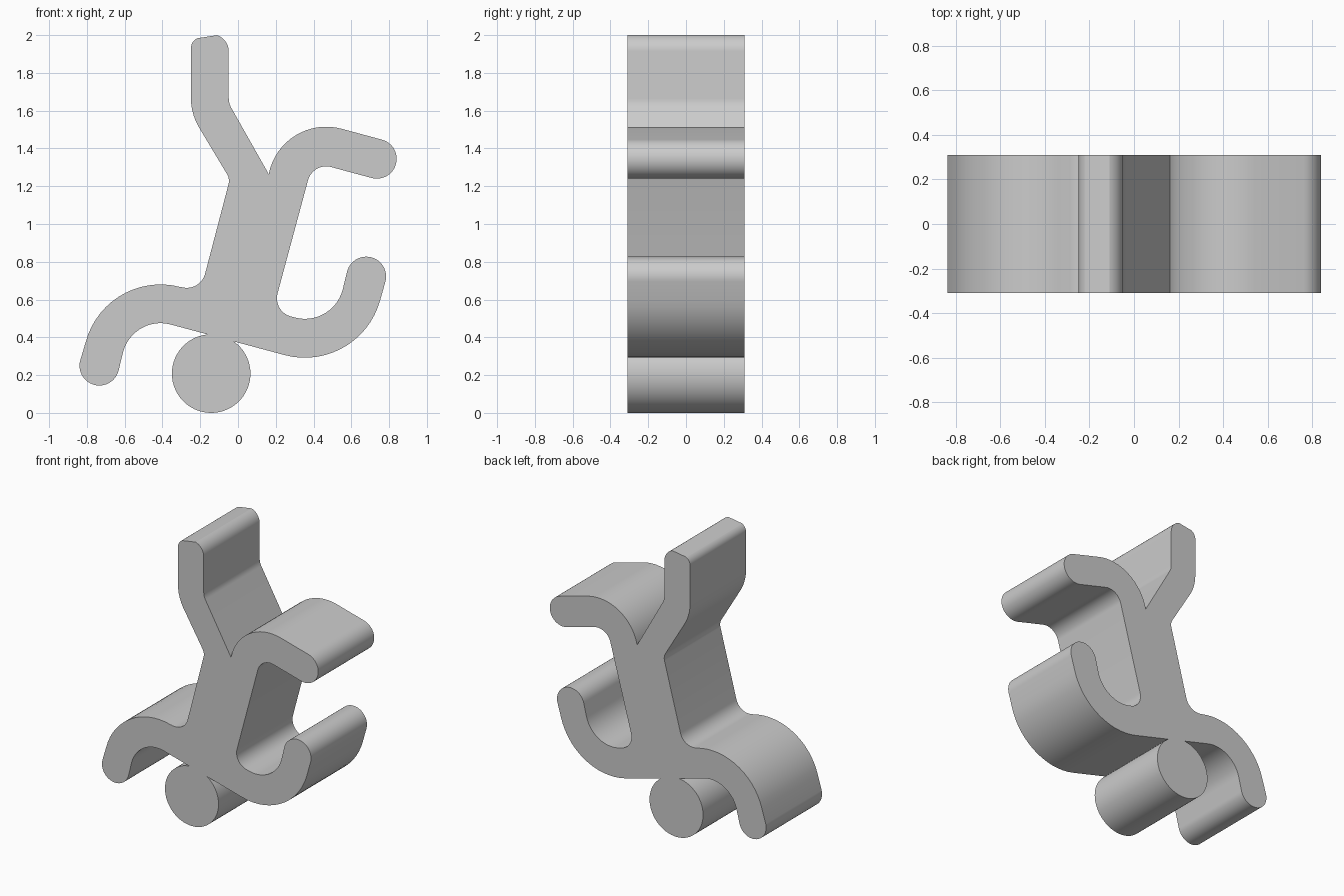
import bpy, bmesh
from math import cos, sin, radians, ceil

DEPTH = 0.62

cube = bpy.data.objects.get("Cube")
if cube:
    bpy.data.objects.remove(cube, do_unlink=True)

grey = bpy.data.materials.new("plain grey")
grey.use_nodes = True
colour = (0.6, 0.6, 0.6, 1)
grey.diffuse_color = colour
grey.node_tree.nodes["Principled BSDF"].inputs["Base Color"].default_value = colour


def arc(x, z, r, start, end):
    """Points on an arc in the front plane, angles in degrees."""
    n = max(3, ceil(abs(end - start) / 6))
    angles = [radians(start + (end - start) * i / n) for i in range(n + 1)]
    return [(x + r * cos(a), z + r * sin(a)) for a in angles]


def slab(name, outline):
    """Extrude a front outline through the full depth."""
    bm = bmesh.new()
    verts = [bm.verts.new((x, -DEPTH / 2, z)) for x, z in outline]
    face = bm.faces.new(verts)
    result = bmesh.ops.extrude_face_region(bm, geom=[face], use_keep_orig=True)
    moved = [g for g in result["geom"] if isinstance(g, bmesh.types.BMVert)]
    bmesh.ops.translate(bm, verts=moved, vec=(0, DEPTH, 0))
    bmesh.ops.recalc_face_normals(bm, faces=bm.faces[:])
    mesh = bpy.data.meshes.new(name)
    bm.to_mesh(mesh)
    bm.free()
    mesh.materials.append(grey)
    obj = bpy.data.objects.new(name, mesh)
    bpy.context.collection.objects.link(obj)
    bpy.ops.object.select_all(action="DESELECT")
    obj.select_set(True)
    bpy.context.view_layer.objects.active = obj
    bpy.ops.object.shade_smooth_by_angle(angle=radians(25))
    return obj


# Limbs and torso: one clockwise outline of arcs joined by straight edges
raised_leg = (arc(0.051, 1.665, 0.30, 210, 180)
              + arc(-0.189, 1.93, 0.06, 180, 118)
              + arc(-0.139, 1.914, 0.09, 72, 0)
              + arc(0.051, 1.665, 0.10, 180, 210))
bent_leg = (arc(0.467, 1.205, 0.31, 169, 75)
            + arc(0.735, 1.345, 0.105, 75, -105)
            + arc(0.467, 1.205, 0.10, 75, 165))
raised_arm = (arc(0.306, 0.607, 0.10, 165, 255)
              + arc(0.354, 0.705, 0.207, 255, 345)
              + arc(0.679, 0.722, 0.105, 165, -15)
              + arc(0.354, 0.705, 0.413, -15, -105))
lowered_arm = (arc(-0.41, 0.27, 0.205, 75, 165)
               + arc(-0.734, 0.25, 0.105, -15, -195)
               + arc(-0.41, 0.27, 0.41, 165, 75)
               + arc(-0.271, 0.762, 0.10, 255, 345))
hip = arc(-0.118, 1.228, 0.07, -15, 30)
slab("body", raised_leg + bent_leg + raised_arm + lowered_arm + hip)

# Head: a round bar under the shoulders
slab("head", arc(-0.142, 0.208, 0.208, 0, 360)[:-1])
